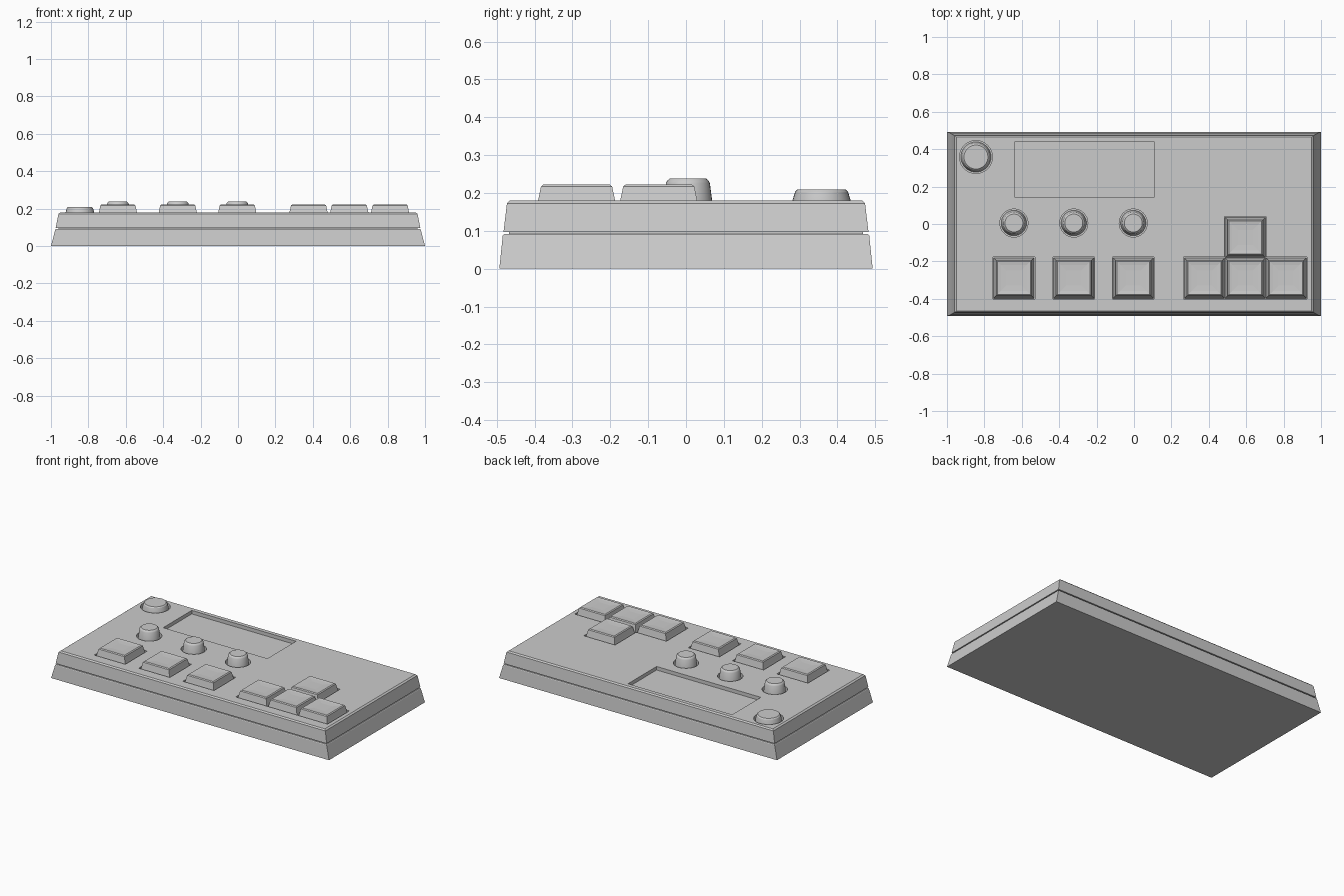
import bpy, bmesh, math

if "Cube" in bpy.data.objects:
    bpy.data.objects.remove(bpy.data.objects["Cube"])


def loft(name, rings, loc=(0, 0, 0)):
    """Closed solid skinned through a list of point rings."""
    bm = bmesh.new()
    loops = [[bm.verts.new(p) for p in r] for r in rings]
    n = len(loops[0])
    for a, b in zip(loops, loops[1:]):
        for i in range(n):
            j = (i + 1) % n
            bm.faces.new((a[i], a[j], b[j], b[i]))
    bm.faces.new(loops[0][::-1])
    bm.faces.new(loops[-1])
    bmesh.ops.recalc_face_normals(bm, faces=bm.faces)
    mesh = bpy.data.meshes.new(name)
    bm.to_mesh(mesh)
    bm.free()
    ob = bpy.data.objects.new(name, mesh)
    ob.location = loc
    bpy.context.collection.objects.link(ob)
    return ob


def rect(hx, hy, z):
    return [(-hx, -hy, z), (hx, -hy, z), (hx, hy, z), (-hx, hy, z)]


def circle(r, z, n=32):
    return [(r * math.cos(2 * math.pi * i / n), r * math.sin(2 * math.pi * i / n), z)
            for i in range(n)]


def smooth(ob):
    bpy.ops.object.select_all(action='DESELECT')
    ob.select_set(True)
    bpy.context.view_layer.objects.active = ob
    bpy.ops.object.shade_smooth_by_angle(angle=math.radians(25))


def cut(target, name, rings, loc):
    cutter = loft(name, rings, loc)
    cutter.hide_render = True
    cutter.hide_set(True)
    cutter.display_type = 'WIRE'
    mod = target.modifiers.new(name, 'BOOLEAN')
    mod.operation = 'DIFFERENCE'
    mod.solver = 'EXACT'
    mod.object = cutter


# two-part case with a parting groove and chamfered top rim
case = loft("case", [
    rect(1.0, 0.493, 0), rect(0.977, 0.484, 0.087), rect(0.974, 0.481, 0.091),
    rect(0.96, 0.468, 0.091), rect(0.96, 0.468, 0.097),
    rect(0.975, 0.482, 0.097), rect(0.96, 0.473, 0.172), rect(0.95, 0.465, 0.18)])

# recessed display window
cut(case, "display_recess", [rect(0.375, 0.147, 0.157), rect(0.375, 0.147, 0.25)],
    (-0.265, 0.292, 0))

# square keys: a row of three plus an arrow cluster
ROW_Y = -0.289
COLS = (-0.642, -0.322, -0.004)
keys = [(x, ROW_Y) for x in COLS]
keys += [(x, ROW_Y) for x in (0.377, 0.595, 0.813)] + [(0.595, -0.072)]
for i, (x, y) in enumerate(keys):
    cut(case, f"key_hole_{i}", [rect(0.112, 0.112, 0.15), rect(0.112, 0.112, 0.25)], (x, y, 0))
    loft(f"key_{i}", [
        rect(0.108, 0.108, 0.14), rect(0.108, 0.108, 0.155), rect(0.101, 0.101, 0.183),
        rect(0.094, 0.094, 0.217), rect(0.088, 0.088, 0.222),
        rect(0.07, 0.07, 0.2195), rect(0.04, 0.04, 0.218)], (x, y, 0))

# round push buttons above the row of keys
for i, x in enumerate(COLS):
    cut(case, f"button_hole_{i}", [circle(0.075, 0.15), circle(0.075, 0.25)], (x, 0.005, 0))
    smooth(loft(f"round_button_{i}", [
        circle(0.069, 0.14), circle(0.064, 0.18), circle(0.058, 0.226),
        circle(0.055, 0.232), circle(0.048, 0.238)], (x, 0.005, 0)))

# larger power button in the corner
cut(case, "power_hole", [circle(0.088, 0.15), circle(0.088, 0.25)], (-0.845, 0.358, 0))
smooth(loft("power_button", [
    circle(0.082, 0.14), circle(0.076, 0.183), circle(0.070, 0.203),
    circle(0.064, 0.209)], (-0.845, 0.358, 0)))
